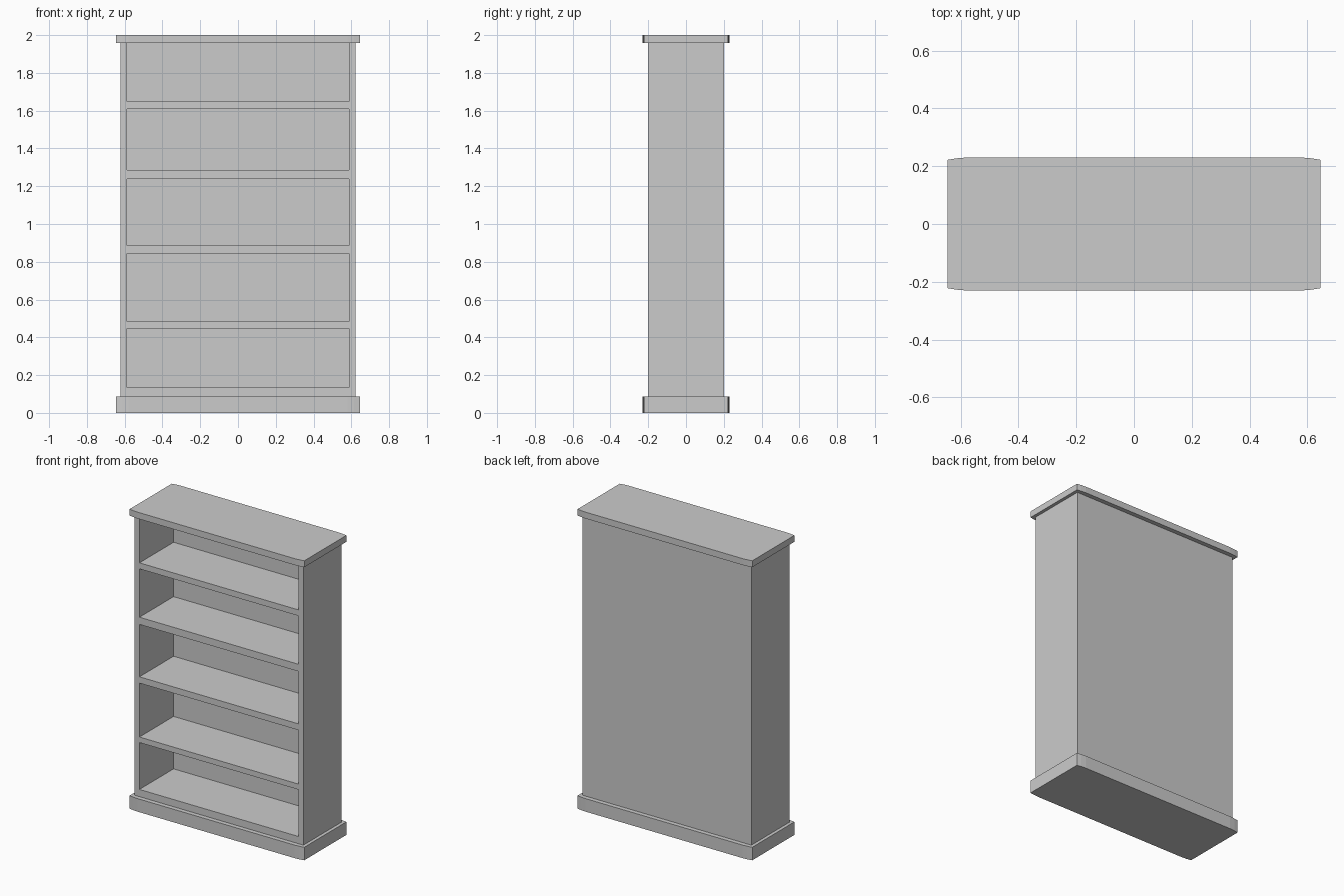
import bpy
import bmesh
from mathutils import Matrix, Vector

if "Cube" in bpy.data.objects:
    bpy.data.objects.remove(bpy.data.objects["Cube"])

BASE_TOP, CAP_BOTTOM, HEIGHT = 0.087, 1.957, 2.0


def finish(name, bm):
    bmesh.ops.recalc_face_normals(bm, faces=bm.faces)
    mesh = bpy.data.meshes.new(name)
    bm.to_mesh(mesh)
    bm.free()
    obj = bpy.data.objects.new(name, mesh)
    bpy.context.collection.objects.link(obj)
    return obj


def add_box(bm, lo, hi):
    lo, hi = Vector(lo), Vector(hi)
    size = hi - lo
    bmesh.ops.create_cube(bm, size=1.0, matrix=Matrix.Translation((lo + hi) / 2)
                          @ Matrix.Diagonal((*size, 1.0)))


def slab(name, z0, z1):
    """Board whose long edges ease inwards towards the four corners."""
    quarter = [(0.645, 0.222), (0.615, 0.227), (0.58, 0.23)]
    back = quarter + [(-x, y) for x, y in reversed(quarter)]
    outline = back + [(-x, -y) for x, y in back]
    bm = bmesh.new()
    face = bm.faces.new([bm.verts.new((x, y, z0)) for x, y in outline])
    grown = bmesh.ops.extrude_face_region(bm, geom=[face], use_keep_orig=True)
    top = [v for v in grown["geom"] if isinstance(v, bmesh.types.BMVert)]
    bmesh.ops.translate(bm, verts=top, vec=(0, 0, z1 - z0))
    return finish(name, bm)


# Plinth and top board
slab("plinth", 0.0, BASE_TOP)
slab("top_board", CAP_BOTTOM, HEIGHT)

# Carcass block
bm = bmesh.new()
add_box(bm, (-0.623, -0.2, BASE_TOP), (0.623, 0.2, CAP_BOTTOM))
carcass = finish("carcass", bm)

# Five shelf bays, open at the front (the top one runs up to the top board)
bays = [(0.135, 0.448), (0.485, 0.845), (0.887, 1.237), (1.285, 1.608), (1.648, 2.1)]
bm = bmesh.new()
for z0, z1 in bays:
    add_box(bm, (-0.588, -0.4, z0), (0.588, 0.16, z1))
cutter = finish("bay_cutter", bm)
cutter.hide_render = True

cut = carcass.modifiers.new("shelf_bays", "BOOLEAN")
cut.operation = "DIFFERENCE"
cut.solver = "EXACT"
cut.object = cutter
bpy.context.view_layer.objects.active = carcass
bpy.ops.object.modifier_apply(modifier=cut.name)
bpy.data.objects.remove(cutter)
